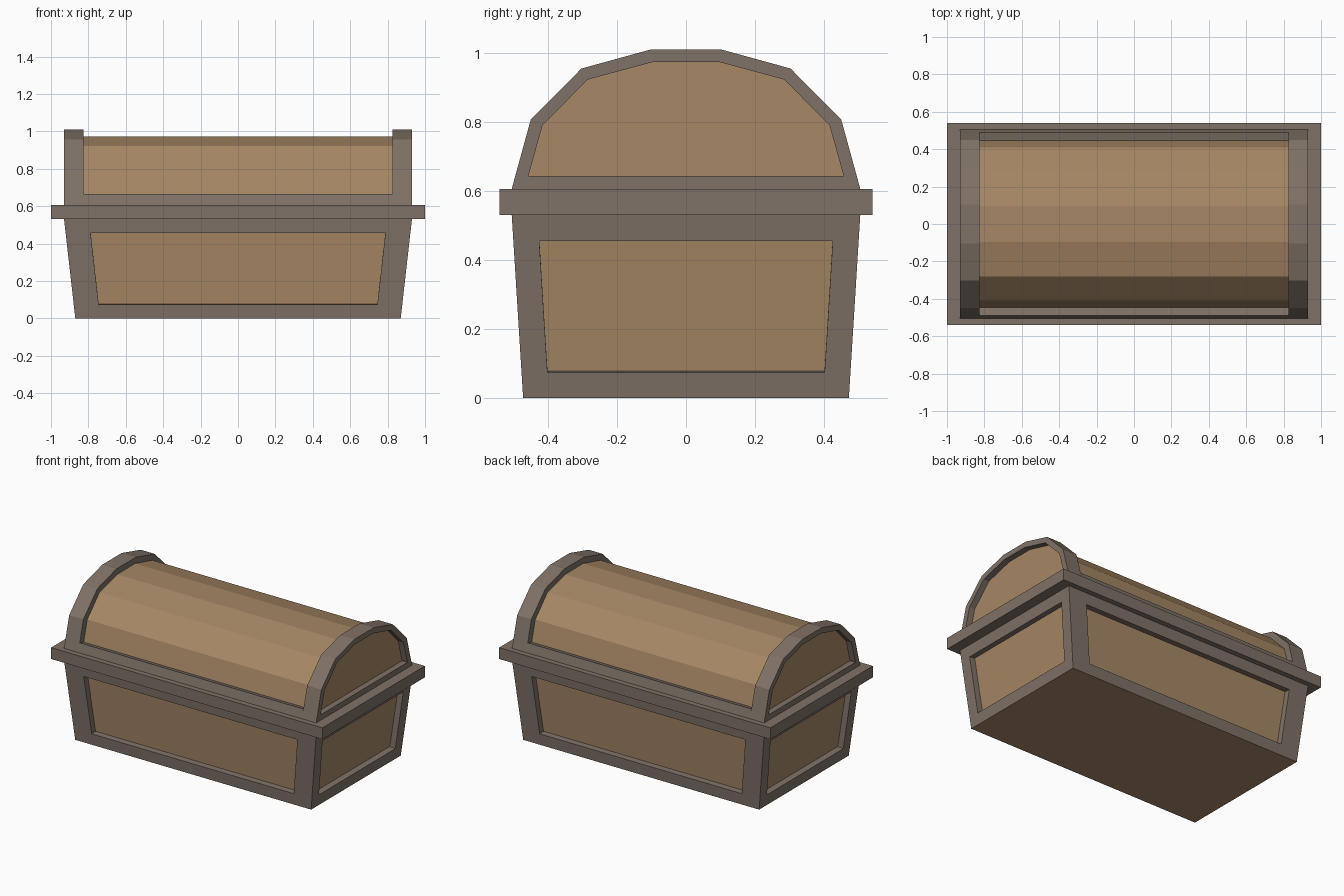
import bpy, bmesh
from math import copysign

if "Cube" in bpy.data.objects:
    bpy.data.objects.remove(bpy.data.objects["Cube"])


def material(name, rgb):
    m = bpy.data.materials.new(name)
    m.diffuse_color = (*rgb, 1)
    m.use_nodes = True
    m.node_tree.nodes["Principled BSDF"].inputs["Base Color"].default_value = m.diffuse_color
    return m


FRAME = material("grey_frame", (0.212, 0.168, 0.135))
WOOD = material("brown_wood", (0.385, 0.245, 0.130))


def finish(bm, name):
    bmesh.ops.recalc_face_normals(bm, faces=bm.faces[:])
    me = bpy.data.meshes.new(name)
    bm.to_mesh(me)
    bm.free()
    me.materials.append(FRAME)
    me.materials.append(WOOD)
    ob = bpy.data.objects.new(name, me)
    bpy.context.collection.objects.link(ob)
    return ob


def loft(name, sections, wood_spans=(), wood_caps=False):
    """Skin (x, yz-profile) sections along x; chosen spans and end caps are wood."""
    bm = bmesh.new()
    rings = [[bm.verts.new((x, y, z)) for y, z in prof] for x, prof in sections]
    n = len(rings[0])
    for s, (a, b) in enumerate(zip(rings, rings[1:])):
        for i in range(n):
            j = (i + 1) % n
            f = bm.faces.new((a[i], a[j], b[j], b[i]))
            f.material_index = int(s in wood_spans)
    for ring in (rings[0], rings[-1]):
        bm.faces.new(ring).material_index = int(wood_caps)
    return finish(bm, name)


def arch(half):
    """Mirror half of a (y, z) arch into a full closed profile."""
    return half + [(-y, z) for y, z in reversed(half)]


# Tapered chest body with recessed panels on all four sides
bm = bmesh.new()
bmesh.ops.create_cube(bm, size=2)
for v in bm.verts:
    top = v.co.z > 0
    v.co = (copysign(0.93 if top else 0.87, v.co.x),
            copysign(0.505 if top else 0.472, v.co.y),
            0.53 if top else 0)
bm.normal_update()
for f in bm.faces:
    if f.normal.z < -0.9:
        f.material_index = 1
sides = [f for f in bm.faces if abs(f.normal.z) < 0.5]
bmesh.ops.inset_individual(bm, faces=sides, thickness=0.075, use_even_offset=True)
for f in sides:
    if abs(f.normal.y) > 0.5:          # wider corner posts on the long sides
        for v in f.verts:
            v.co.x -= copysign(0.058, v.co.x)
bm.normal_update()
for f in bmesh.ops.extrude_discrete_faces(bm, faces=sides)["faces"]:
    f.normal_update()
    f.material_index = 1
    bmesh.ops.translate(bm, verts=f.verts[:], vec=f.normal * -0.04)
finish(bm, "chest_body")

# Projecting rim between body and lid
loft("rim", [(x, [(-0.54, 0.53), (0.54, 0.53), (0.54, 0.606), (-0.54, 0.606)])
             for x in (-1, 1)])

# Faceted lid: end arches, sunken barrel and sunken end panels
outer = arch([(0.505, 0.606), (0.45, 0.807), (0.303, 0.955), (0.103, 1.01)])
panel = arch([(0.457, 0.643), (0.416, 0.79), (0.285, 0.923), (0.096, 0.974)])
barrel = arch([(0.447, 0.653), (0.41, 0.79), (0.28, 0.922), (0.095, 0.971)])
left = [(-0.89, panel), (-0.93, panel), (-0.93, outer), (-0.825, outer), (-0.825, barrel)]
right = [(-x, p) for x, p in reversed(left)]
loft("lid", left + right, wood_spans=(4,), wood_caps=True)

# Lower lid rails at front and back
for side, name in ((-1, "lid_rail_front"), (1, "lid_rail_back")):
    prof = [(side * y, z) for y, z in
            ((0.505, 0.606), (0.489, 0.665), (0.447, 0.654), (0.447, 0.606))]
    loft(name, [(-0.825, prof), (0.825, prof)])
